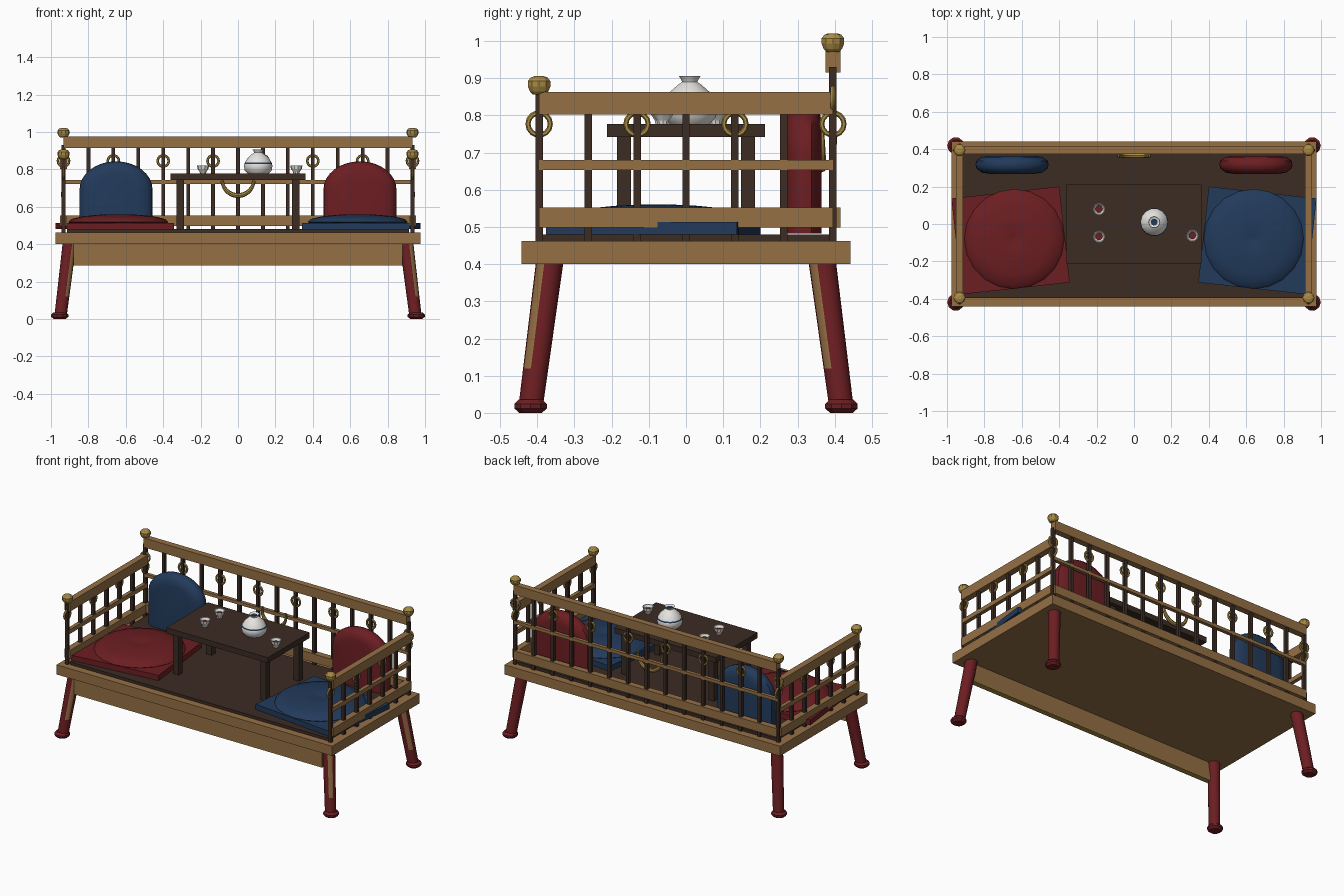
import bpy, bmesh, math
from mathutils import Vector, Matrix

if "Cube" in bpy.data.objects:
    bpy.data.objects.remove(bpy.data.objects["Cube"])

def material(name, rgb):
    m = bpy.data.materials.new(name)
    m.diffuse_color = (*rgb, 1)
    m.use_nodes = True
    m.node_tree.nodes["Principled BSDF"].inputs["Base Color"].default_value = m.diffuse_color
    return m

TAN = material("tan wood", (0.30, 0.16, 0.06))
DARK = material("dark wood", (0.045, 0.025, 0.017))
RED = material("deep red", (0.15, 0.013, 0.016))
BLUE = material("navy blue", (0.016, 0.043, 0.105))
GOLD = material("brass", (0.40, 0.26, 0.06))
WHITE = material("white china", (0.78, 0.77, 0.74))

def finish(name, bm, mats, smooth=False, rule=None):
    bmesh.ops.recalc_face_normals(bm, faces=bm.faces)
    bm.normal_update()
    if rule:
        for f in bm.faces:
            f.material_index = rule(f)
    me = bpy.data.meshes.new(name)
    bm.to_mesh(me)
    bm.free()
    for m in mats:
        me.materials.append(m)
    ob = bpy.data.objects.new(name, me)
    bpy.context.collection.objects.link(ob)
    if smooth:
        bpy.ops.object.select_all(action='DESELECT')
        ob.select_set(True)
        bpy.context.view_layer.objects.active = ob
        bpy.ops.object.shade_smooth_by_angle(angle=math.radians(40))
    return ob

def box(name, x0, x1, y0, y1, z0, z1, mat, rot=0):
    bm = bmesh.new()
    c = Vector(((x0 + x1) / 2, (y0 + y1) / 2, (z0 + z1) / 2))
    bmesh.ops.create_cube(bm, size=1, matrix=Matrix.Translation(c)
                          @ Matrix.Rotation(math.radians(rot), 4, 'Z')
                          @ Matrix.Diagonal((x1 - x0, y1 - y0, z1 - z0, 1)))
    return finish(name, bm, [mat])

def loft(name, rings, mats, smooth=False, rule=None):
    bm = bmesh.new()
    loops = [[bm.verts.new(p) for p in r] for r in rings]
    n = len(loops[0])
    for a, b in zip(loops, loops[1:]):
        for i in range(n):
            j = (i + 1) % n
            bm.faces.new((a[i], a[j], b[j], b[i]))
    bm.faces.new(loops[0][::-1])
    bm.faces.new(loops[-1])
    return finish(name, bm, mats, smooth, rule)

def circle(x, y, z, r, n):
    return [(x + r * math.cos(2 * math.pi * i / n),
             y + r * math.sin(2 * math.pi * i / n), z) for i in range(n)]

def lathe(name, profile, x, y, z, mats, n=12, smooth=False, rule=None):
    return loft(name, [circle(x, y, z + h, r, n) for r, h in profile], mats, smooth, rule)

def arc_tube(name, c, R, r, a0, a1, steps, u, mat):
    # tube along an arc in the plane of u and z, thin at both ends
    u, up = Vector(u), Vector((0, 0, 1))
    w = u.cross(up)
    rings = []
    for i in range(steps + 1):
        a = a0 + (a1 - a0) * i / steps
        d = u * math.cos(a) + up * math.sin(a)
        k = r * (0.45 + 0.55 * math.sin(math.pi * i / steps))
        rings.append([Vector(c) + d * (R + k * math.cos(t)) + w * k * math.sin(t)
                      for t in (math.tau * j / 8 for j in range(8))])
    return loft(name, rings, [mat], True)

def ring(name, c, R, r, u):
    u, up = Vector(u), Vector((0, 0, 1))
    w = u.cross(up)
    N, M = 14, 6
    bm = bmesh.new()
    v = []
    for i in range(N):
        a = math.tau * i / N
        d = u * math.cos(a) + up * math.sin(a)
        v.append([bm.verts.new(Vector(c) + d * (R + r * math.cos(math.tau * j / M))
                               + w * r * math.sin(math.tau * j / M)) for j in range(M)])
    for i in range(N):
        for j in range(M):
            i2, j2 = (i + 1) % N, (j + 1) % M
            bm.faces.new((v[i][j], v[i2][j], v[i2][j2], v[i][j2]))
    return finish(name, bm, [GOLD], True)

# Seat frame, deck and front apron
box("seat_frame", -.977, .977, -.442, .442, .40, .462, TAN)
box("seat_deck", -.915, .915, -.395, .395, .46, .48, DARK)
box("front_apron", -.88, .88, -.405, -.37, .29, .405, TAN)
box("apron_trim", -.88, .88, -.405, -.37, .285, .29, GOLD)

# Splayed legs with a worn strip, and turned feet
worn = Vector((.707, -.707, 0))
for sx in (-1, 1):
    for sy in (-1, 1):
        rings = []
        for z in (.03, .12, .27, .41):
            t = (z - .03) / .38
            rings.append(circle(sx * (.947 - .047 * t), sy * (.416 - .05 * t), z, .033 + .004 * t, 16))
        loft("leg", rings, [RED, TAN], True,
             lambda f: int(abs(f.normal.z) < .5 and f.normal.dot(worn) > .95
                           and f.calc_center_median().z > .1))
        lathe("foot", [(.032, 0), (.046, .012), (.046, .024), (.033, .036)],
              sx * .953, sy * .418, 0, [RED], 10)

# Back railing
X, Y = .933, .395
for name, z0, z1, h in (("back_top_rail", .915, .975, .02), ("back_mid_rail", .722, .742, .011),
                        ("back_bottom_rail", .498, .553, .02)):
    box(name, -X, X, Y - h, Y + h, z0, z1, TAN)
for i in range(-7, 8):
    x = i * X / 7
    box("back_baluster", x - .01, x + .01, Y - .01, Y + .01, .46, .93, DARK)
    if i % 2:
        ring("back_ring", (x, Y, .845), .03, .007, (1, 0, 0))

# Side railings
for s in (-1, 1):
    for name, z0, z1, h in (("side_top_rail", .802, .863, .02), ("side_mid_rail", .653, .68, .012),
                            ("side_bottom_rail", .498, .553, .02)):
        box(name, s * X - h, s * X + h, -Y, Y, z0, z1, TAN)
    for i in range(-3, 4):
        y = i * Y / 3
        box("side_baluster", s * X - .01, s * X + .01, y - .01, y + .01, .46, .86, DARK)
        if i % 2:
            ring("side_ring", (s * X, y, .777), .03, .007, (0, 1, 0))
    # Turned corner finials
    knob = [(.018, 0), (.026, .008), (.032, .022), (.032, .036), (.024, .046), (.012, .05)]
    lathe("front_finial", knob, s * X, -Y, .856, [GOLD], 10)
    lathe("back_finial", knob, s * X, Y, .971, [GOLD], 10)

# Hanging handle on the back railing
arc_tube("hanging_handle", (0, .365, .745), .085, .013, math.radians(165), math.radians(375), 18,
         (1, 0, 0), GOLD)

# Seat cushions: turned square pad under a round puff
for s, m in ((-1, RED), (1, BLUE)):
    box("square_pad", s * .66 - .29, s * .66 + .29, -.346, .17, .48, .514, m, -6.3 * s)
    lathe("round_cushion", [(.25, .505), (.267, .518), (.25, .535), (.19, .549), (.11, .557),
                            (.05, .56), (.02, .552)], s * .64, -.08, 0, [m], 20, True)

# Arched back cushions
for s, m in ((-1, BLUE), (1, RED)):
    outline = [(-.195, -.21), (.195, -.21)] + [(.195 * math.cos(a), .15 * math.sin(a))
               for a in (math.pi * i / 16 for i in range(17))]
    rings = [[(s * .652 + px * k, .318 + dy, .693 + (pz * k if pz > 0 else pz)) for px, pz in outline]
             for dy, k in ((-.05, .6), (-.043, .84), (-.02, .98), (0, 1), (.02, .98), (.04, .84), (.046, .6))]
    loft("back_cushion", rings, [m], True)

# Low table
box("table_top", -.36, .36, -.212, .212, .742, .777, DARK)
for sx in (-1, 1):
    for sy in (-1, 1):
        box("table_leg", sx * .31 - .02, sx * .31 + .02, sy * .167 - .019, sy * .167 + .019, .48, .745, DARK)

# Teapot with dark blue bands
lathe("teapot", [(.055, 0), (.072, .018), (.076, .04), (.074, .052), (.071, .06), (.056, .085),
                 (.034, .104), (.021, .113), (.024, .12), (.03, .129), (.018, .122)],
      .108, .01, .777, [WHITE, BLUE], 14, True,
      lambda f: int(.828 < f.calc_center_median().z < .836 or
                    (f.calc_center_median().z > .896 and len(f.verts) > 4)))

# Tea cups
for x, y in ((-.187, .08), (-.187, -.067), (.312, -.062)):
    lathe("tea_cup", [(.016, 0), (.018, .01), (.029, .026), (.033, .045), (.028, .044), (.019, .03)],
          x, y, .777, [WHITE, RED], 10, False,
          lambda f: int(len(f.verts) > 4 and f.normal.z > .5))
